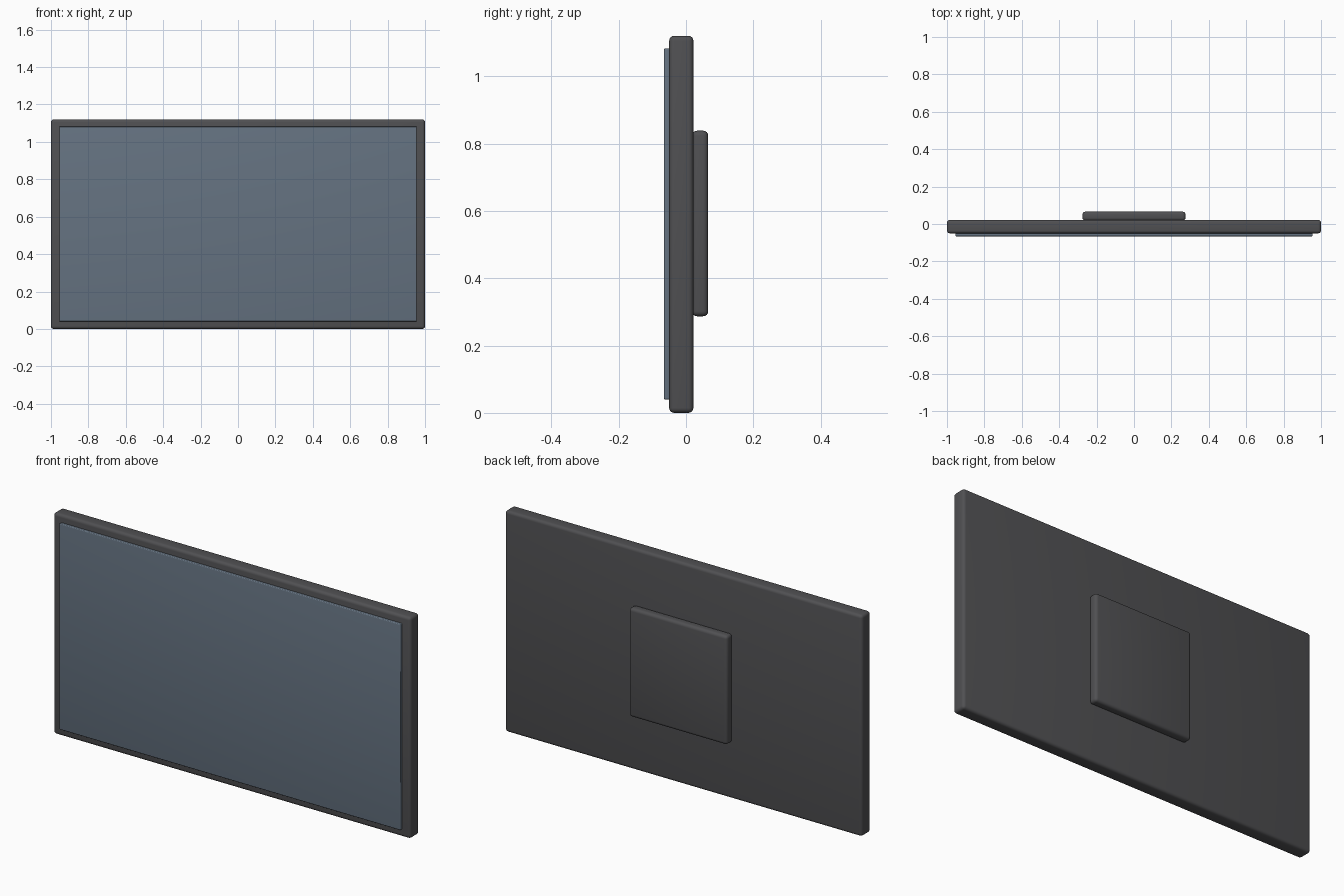
import bpy
import math

cube = bpy.data.objects.get("Cube")
if cube:
    bpy.data.objects.remove(cube, do_unlink=True)


def material(name, color):
    mat = bpy.data.materials.new(name)
    mat.use_nodes = True
    mat.diffuse_color = color
    mat.node_tree.nodes["Principled BSDF"].inputs["Base Color"].default_value = color
    return mat


def rounded_box(name, low, high, radius, mat):
    """Box between two corners with softly rounded edges."""
    centre = [(a + b) / 2 for a, b in zip(low, high)]
    bpy.ops.mesh.primitive_cube_add(size=1, location=centre)
    obj = bpy.context.object
    obj.name = name
    obj.scale = [b - a for a, b in zip(low, high)]
    bpy.ops.object.transform_apply(location=False, rotation=False, scale=True)
    bevel = obj.modifiers.new("rounded_edges", "BEVEL")
    bevel.width = radius
    bevel.segments = 4
    bpy.ops.object.modifier_apply(modifier=bevel.name)
    bpy.ops.object.shade_smooth_by_angle(angle=math.radians(35))
    obj.data.materials.append(mat)
    return obj


charcoal = material("charcoal plastic", (0.08, 0.08, 0.085, 1))
slate = material("slate blue glass", (0.13, 0.17, 0.22, 1))

# Main body, whose front edge forms the bezel
rounded_box("display_body", (-1, -0.05, 0), (1, 0.022, 1.12), 0.015, charcoal)

# Thin screen panel standing proud of the front
rounded_box("screen", (-0.955, -0.066, 0.04), (0.955, -0.048, 1.082), 0.004, slate)

# Raised housing in the middle of the back
rounded_box("rear_housing", (-0.275, 0.018, 0.287), (0.275, 0.066, 0.838), 0.015, charcoal)
